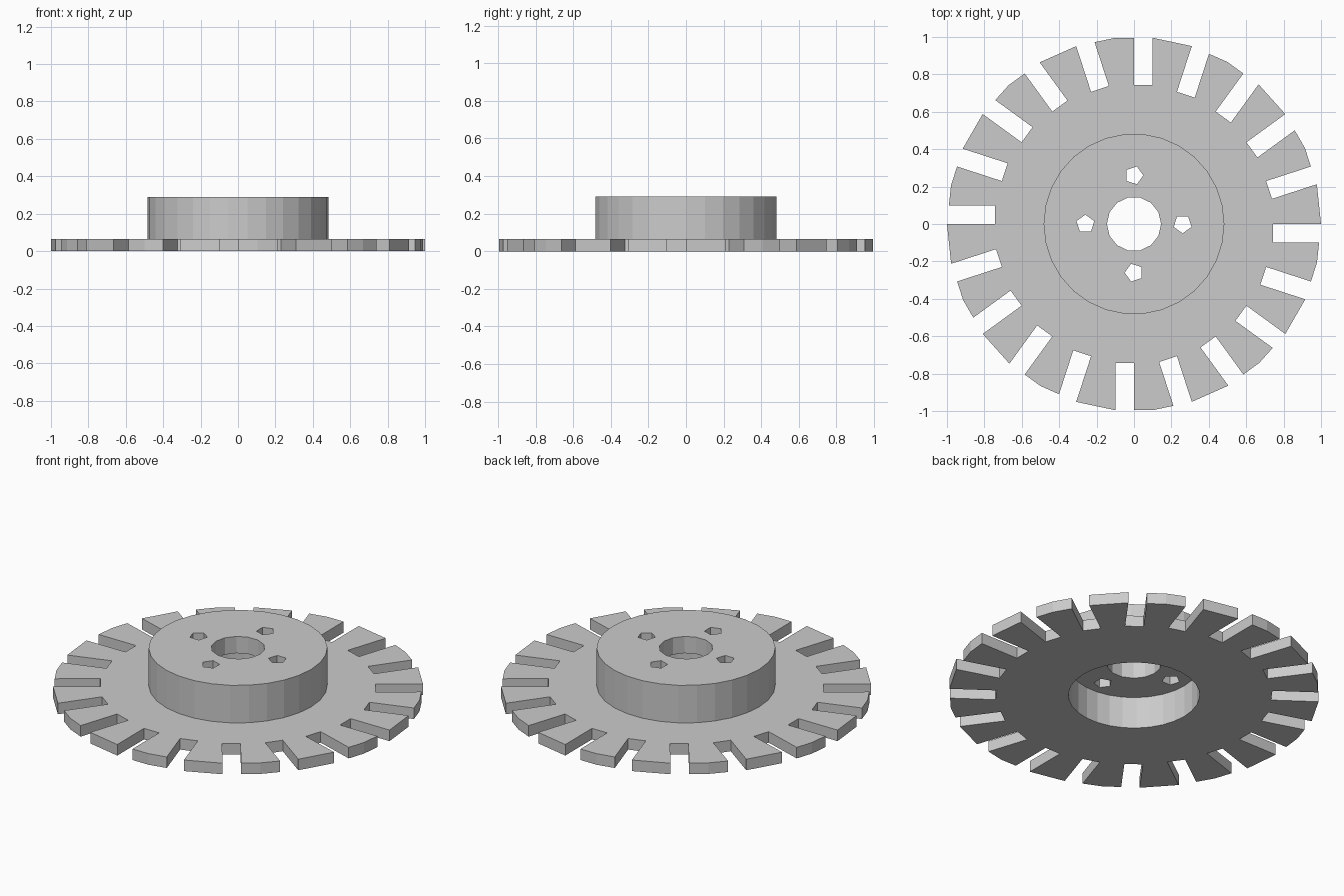
import bpy, bmesh
from math import radians, cos, sin, tau
from mathutils import Matrix, Vector

cube = bpy.data.objects.get("Cube")
if cube:
    bpy.data.objects.remove(cube)

SIDES = 30            # facets around the disc and hub
DISC_TOP, HUB_TOP, RECESS_TOP = 0.066, 0.29, 0.19
HUB_R, RECESS_R, BORE_R = 0.483, 0.355, 0.145
SLOTS, SLOT_W, SLOT_R = 20, 0.1, 0.743
BOLT_CIRCLE, BOLT_R = 0.26, 0.05

grey = bpy.data.materials.new("plain_grey")
grey.use_nodes = True
colour = (0.6, 0.6, 0.6, 1)
grey.diffuse_color = colour
grey.node_tree.nodes["Principled BSDF"].inputs["Base Color"].default_value = colour


def make_object(name, bm):
    bmesh.ops.recalc_face_normals(bm, faces=bm.faces)
    mesh = bpy.data.meshes.new(name)
    bm.to_mesh(mesh)
    bm.free()
    mesh.materials.append(grey)
    obj = bpy.data.objects.new(name, mesh)
    bpy.context.collection.objects.link(obj)
    return obj


def add_prism(bm, sides, radius, centre, start, z0, z1):
    """Upright prism whose first corner points along the start angle."""
    ring = [(centre[0] + radius * cos(start + tau * i / sides),
             centre[1] + radius * sin(start + tau * i / sides)) for i in range(sides)]
    low, high = [[bm.verts.new((x, y, z)) for x, y in ring] for z in (z0, z1)]
    bm.faces.new(low[::-1])
    bm.faces.new(high)
    for i in range(sides):
        j = (i + 1) % sides
        bm.faces.new((low[i], low[j], high[j], high[i]))


# Slotted disc with raised hub, hollow underneath: stepped rings joined by walls
bm = bmesh.new()
profile = [(RECESS_R, RECESS_TOP), (RECESS_R, 0), (1, 0),
           (1, DISC_TOP), (HUB_R, DISC_TOP), (HUB_R, HUB_TOP)]
rings = [[bm.verts.new((r * cos(tau * i / SIDES), r * sin(tau * i / SIDES), z))
          for i in range(SIDES)] for r, z in profile]
for a, b in zip(rings, rings[1:]):
    for i in range(SIDES):
        j = (i + 1) % SIDES
        bm.faces.new((a[i], a[j], b[j], b[i]))
bm.faces.new(rings[0])
bm.faces.new(rings[-1])
wheel = make_object("slotted_wheel", bm)

# Cutters: rim slots beside each radius, central bore and four bolt holes
bm = bmesh.new()
length = 1.1 - SLOT_R
for k in range(SLOTS):
    place = (Matrix.Rotation(tau * k / SLOTS, 4, 'Z')
             @ Matrix.Translation((SLOT_R + length / 2, -SLOT_W / 2, DISC_TOP / 2))
             @ Matrix.Diagonal((length, SLOT_W, 0.2, 1)))
    bmesh.ops.create_cube(bm, size=1, matrix=place)
add_prism(bm, 14, BORE_R, (0, 0), 0, 0.1, 0.4)
for k in range(4):
    angle = tau * k / 4
    centre = Vector((cos(angle), sin(angle))) * BOLT_CIRCLE
    add_prism(bm, 5, BOLT_R, centre, angle - radians(90), 0.1, 0.4)
cutter = make_object("cutter", bm)
cutter.hide_render = True

cut = wheel.modifiers.new("cut", 'BOOLEAN')
cut.operation = 'DIFFERENCE'
cut.solver = 'EXACT'
cut.object = cutter
bpy.context.view_layer.objects.active = wheel
bpy.ops.object.modifier_apply(modifier=cut.name)
bpy.data.objects.remove(cutter)
